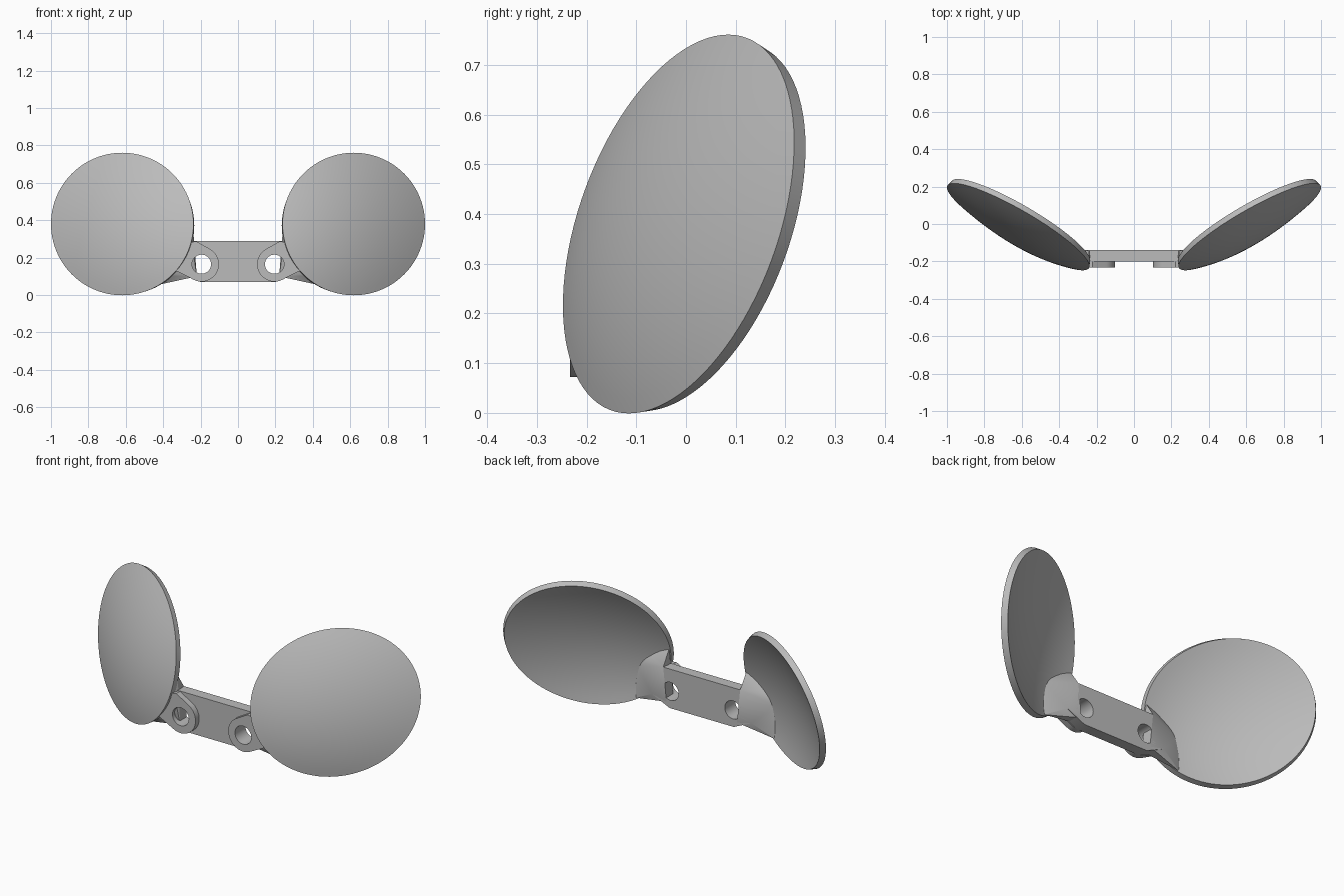
import bpy, bmesh, math
from mathutils import Matrix, Vector

if "Cube" in bpy.data.objects:
    bpy.data.objects.remove(bpy.data.objects["Cube"])

grey = bpy.data.materials.new("plain grey")
grey.use_nodes = True
GREY = (0.5, 0.5, 0.5, 1)
grey.diffuse_color = GREY
grey.node_tree.nodes["Principled BSDF"].inputs["Base Color"].default_value = GREY

CX, CZ, R = 0.619, 0.38, 0.381      # dish centre and radius seen from the front
SHELL = 0.033                       # dish thickness
HOLE = Vector((0.195, 0.165))       # bolt hole centre
BACK, FRONT = -0.14, -0.2           # bar faces


def finish(obj, angle=30):
    """Turn the object into a smooth-shaded plain mesh."""
    bpy.ops.object.select_all(action="DESELECT")
    obj.select_set(True)
    bpy.context.view_layer.objects.active = obj
    bpy.ops.object.convert(target="MESH")
    obj = bpy.context.object
    obj.data.materials.clear()
    obj.data.materials.append(grey)
    bpy.ops.object.shade_smooth_by_angle(angle=math.radians(angle))
    return obj


def mesh_object(name, bm):
    mesh = bpy.data.meshes.new(name)
    bm.to_mesh(mesh)
    bm.free()
    obj = bpy.data.objects.new(name, mesh)
    bpy.context.collection.objects.link(obj)
    return obj


def mirrored(obj, name):
    twin = obj.copy()
    twin.data = obj.data.copy()
    twin.data.transform(obj.matrix_world)
    twin.matrix_world = Matrix.Identity(4)
    twin.data.transform(Matrix.Scale(-1, 4, (1, 0, 0)))
    twin.data.flip_normals()
    twin.name = name
    bpy.context.collection.objects.link(twin)


def arc(centre, radius, start, end, steps):
    angles = [math.radians(start + (end - start) * i / steps) for i in range(steps + 1)]
    return [Vector((centre.x + radius * math.cos(a), centre.y + radius * math.sin(a)))
            for a in angles]


def plate(name, outlines, front, back):
    """Upright plate from x-z outlines; inner outlines become holes."""
    curve = bpy.data.curves.new(name, "CURVE")
    curve.dimensions = "2D"
    curve.fill_mode = "BOTH"
    curve.extrude = (back - front) / 2
    for points in outlines:
        spline = curve.splines.new("POLY")
        spline.points.add(len(points) - 1)
        for p, co in zip(spline.points, points):
            p.co = (co[0], co[1], 0, 1)
        spline.use_cyclic_u = True
    obj = bpy.data.objects.new(name, curve)
    obj.location.y = (front + back) / 2
    obj.rotation_euler.x = math.radians(90)
    bpy.context.collection.objects.link(obj)
    bpy.context.view_layer.update()
    return finish(obj)


def dish_point(t, a, depth=0.0):
    """Point on the tilted, bulged dish at radius t (0-1) and angle a."""
    u, v = t * math.cos(a), t * math.sin(a)
    y = -0.015 + 0.21 * u + 0.1 * v - 0.08 * (1 - t * t)
    inward = Vector((-0.21 - 0.16 * u, R, -0.1 - 0.16 * v)).normalized()
    return Vector((CX + R * u, y, CZ + R * v)) + inward * depth


# Dish: thin shell, bulging forward and hollow behind
RINGS, SIDES = 12, 96
bm = bmesh.new()
rows = [[[bm.verts.new(dish_point(r / RINGS, math.tau * i / SIDES, depth))
          for i in range(SIDES)] for r in range(1, RINGS + 1)] for depth in (0, SHELL)]
for layer, depth in zip(rows, (0, SHELL)):
    middle = bm.verts.new(dish_point(0, 0, depth))
    for i in range(SIDES):
        j = (i + 1) % SIDES
        bm.faces.new((middle, layer[0][i], layer[0][j]))
        for inner, outer in zip(layer, layer[1:]):
            bm.faces.new((inner[i], outer[i], outer[j], inner[j]))
for i in range(SIDES):
    j = (i + 1) % SIDES
    bm.faces.new((rows[0][-1][i], rows[1][-1][i], rows[1][-1][j], rows[0][-1][j]))
bmesh.ops.recalc_face_normals(bm, faces=bm.faces)
dish = finish(mesh_object("left_dish", bm))
mirrored(dish, "right_dish")

# Web: wedge blending the bar end into the hollow of the dish
bm = bmesh.new()
for x, z in ((0.24, 0.29), (0.22, 0.1), (0.31, 0.12)):
    for y in (FRONT, BACK):
        bm.verts.new((x, y, z))
for i in range(13):
    f = i / 12
    bm.verts.new(dish_point(0.985, math.radians(192 + 36 * f), SHELL * 0.6))
    reach = 0.98 - 0.36 * math.sin(math.pi * f) ** 0.6
    bm.verts.new(dish_point(reach, math.radians(180 + 62 * f), SHELL * 0.95))
hull = bmesh.ops.convex_hull(bm, input=bm.verts)
loose = [v for v in bm.verts if not v.link_faces]
bmesh.ops.delete(bm, geom=loose, context="VERTS")
bmesh.ops.recalc_face_normals(bm, faces=bm.faces)
web = finish(mesh_object("left_web", bm), 20)
mirrored(web, "right_web")

# Crossbar with two bolt holes
side = [(0.2, 0.07), (0.31, 0.12), (0.24, 0.29)]
outline = side + [(-x, z) for x, z in reversed(side)]
hole = arc(HOLE, 0.051, 0, 350, 35)
plate("crossbar", [outline, hole, [(-p.x, p.y) for p in hole]], FRONT, BACK)

# Lug: rounded raised pad around each hole, running out to the dish
rim = arc(HOLE, 0.093, 120, 297, 24)
pad = ([rim[0] + Vector((0.074, 0.042))] + rim
       + [rim[-1] + Vector((0.098, 0.05)), Vector((0.27, 0.28))])
lug = plate("left_lug", [pad, hole], -0.233, FRONT)
mirrored(lug, "right_lug")
